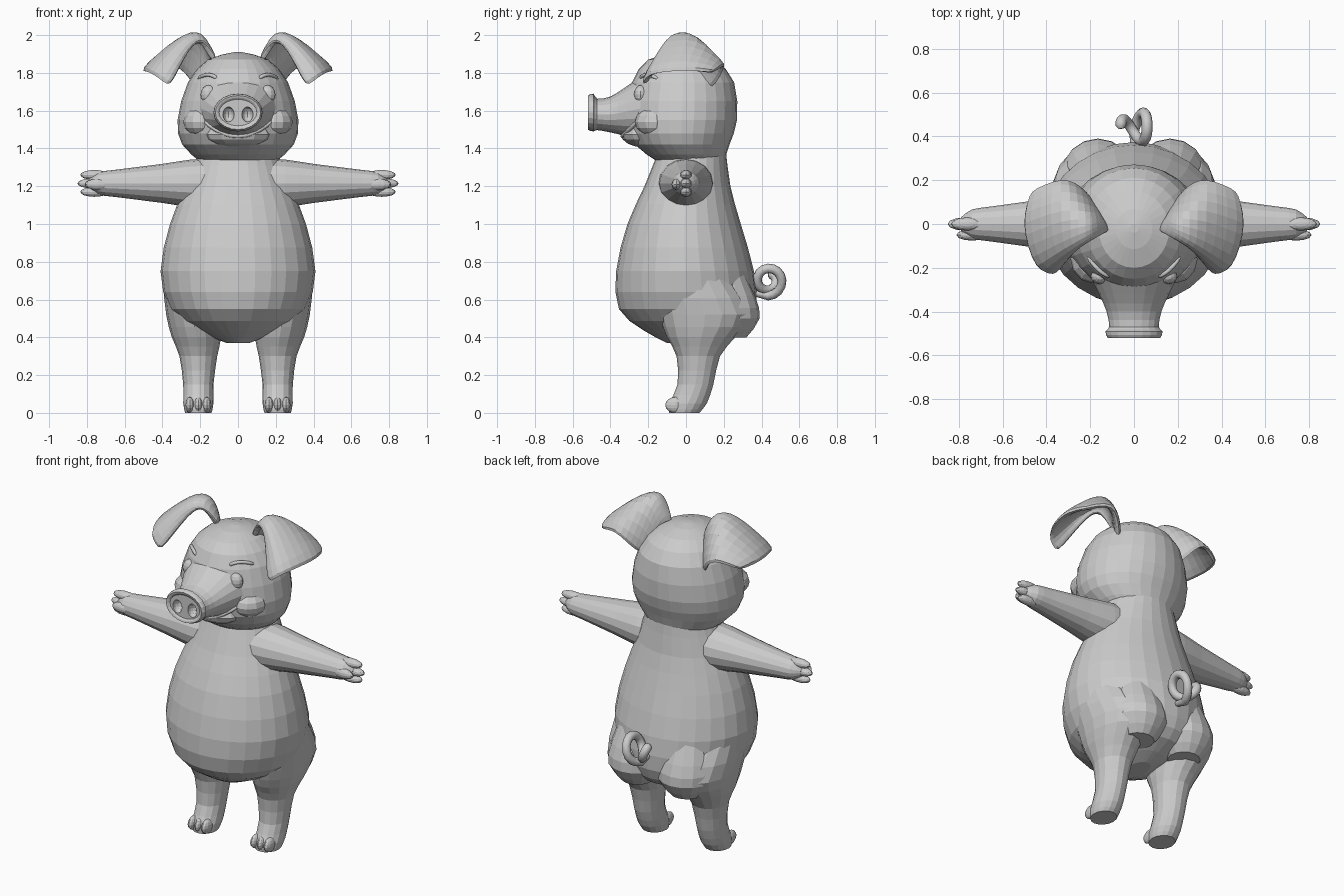
import bpy, bmesh
from math import sin, cos, pi
from mathutils import Matrix, Vector

cube = bpy.data.objects.get("Cube")
if cube:
    bpy.data.objects.remove(cube, do_unlink=True)

clay = bpy.data.materials.new("clay grey")
clay.use_nodes = True
clay.diffuse_color = (0.6, 0.6, 0.6, 1)
clay.node_tree.nodes["Principled BSDF"].inputs["Base Color"].default_value = clay.diffuse_color


def place(name, data, mirrored):
    data.materials.append(clay)
    ob = bpy.data.objects.new(name, data)
    bpy.context.collection.objects.link(ob)
    if mirrored:
        ob.modifiers.new("both sides", "MIRROR")
    return ob


def finish(name, bm, mirrored):
    bmesh.ops.recalc_face_normals(bm, faces=bm.faces)
    mesh = bpy.data.meshes.new(name)
    bm.to_mesh(mesh)
    bm.free()
    return place(name, mesh, mirrored)


def smooth(rows, steps=2):
    """Adds rows between the given ones along a curve through them all."""
    rows = [Vector(row) for row in rows]
    result = []
    for i in range(len(rows) - 1):
        before, start = rows[max(i - 1, 0)], rows[i]
        end, after = rows[i + 1], rows[min(i + 2, len(rows) - 1)]
        leave, arrive = (end - before) / 2, (after - start) / 2
        for step in range(steps):
            t = step / steps
            bend = (leave * (1 - t) - arrive * t) * t * (1 - t)
            ease = t * t * (3 - 2 * t)
            result.append(start.lerp(end, ease) + bend)
    return result + [rows[-1]]


def skin(bm, grid, closed):
    """Joins neighbouring rows of vertices with quads."""
    for low, high in zip(grid, grid[1:]):
        for i in range(len(low) - (not closed)):
            j = (i + 1) % len(low)
            bm.faces.new((low[i], low[j], high[j], high[i]))


def loft(name, rows, axis="z", sides=16, mirrored=False):
    """Rows are position on the axis, centre and radius in the other two."""
    bm = bmesh.new()
    order = {"x": (0, 1, 2), "y": (1, 0, 2), "z": (1, 2, 0)}[axis]
    grid = []
    for t, ca, cb, ra, rb in smooth(rows):
        ring = []
        for i in range(sides):
            turn = 2 * pi * i / sides
            point = (t, ca + ra * cos(turn), cb + rb * sin(turn))
            ring.append(bm.verts.new([point[k] for k in order]))
        grid.append(ring)
    skin(bm, grid, True)
    bm.faces.new(grid[0])
    bm.faces.new(grid[-1])
    return finish(name, bm, mirrored)


def upright(name, rows):
    """Rows are height, half width, front and back."""
    loft(name, [(z, 0, (front + back) / 2, half, (back - front) / 2)
                for z, half, front, back in rows], sides=28)


def ball(name, centre, size, mirrored=True):
    bm = bmesh.new()
    matrix = Matrix.LocRotScale(Vector(centre), None, Vector(size))
    bmesh.ops.create_uvsphere(bm, u_segments=12, v_segments=8, radius=1, matrix=matrix)
    return finish(name, bm, mirrored)


def tube(name, points, radius, mirrored=False):
    curve = bpy.data.curves.new(name, "CURVE")
    curve.dimensions = "3D"
    curve.bevel_depth, curve.bevel_resolution = radius, 2
    curve.use_fill_caps = True
    line = curve.splines.new("POLY")
    line.points.add(len(points) - 1)
    for knot, point in zip(line.points, points):
        knot.co = (*point, 1)
    line.points[0].radius = line.points[-1].radius = 0.5
    place(name, curve, mirrored)


# Torso and head
upright("torso", [
    (0.37, 0.06, -0.1, 0.12), (0.44, 0.23, -0.23, 0.3), (0.55, 0.36, -0.355, 0.37),
    (0.75, 0.41, -0.37, 0.36), (1, 0.36, -0.31, 0.29), (1.2, 0.28, -0.22, 0.235),
    (1.4, 0.2, -0.14, 0.21)])
upright("head", [
    (1.33, 0.2, -0.15, 0.2), (1.42, 0.295, -0.27, 0.23), (1.55, 0.32, -0.315, 0.27),
    (1.75, 0.265, -0.285, 0.255), (1.87, 0.16, -0.2, 0.15), (1.91, 0.02, -0.04, 0)])

# Snout with carved nostrils
snout = loft("snout", [(y, 0, z, radius + 0.03, radius) for y, z, radius in (
    (-0.2, 1.62, 0.19), (-0.32, 1.595, 0.13), (-0.4, 1.58, 0.095), (-0.47, 1.58, 0.083),
    (-0.49, 1.59, 0.1), (-0.52, 1.59, 0.09), (-0.51, 1.59, 0.07))], axis="y", sides=20)
cutter = ball("nostril_cutter", (0.05, -0.51, 1.58), (0.03, 0.04, 0.04))
cutter.hide_render = True
carve = snout.modifiers.new("nostrils", "BOOLEAN")
carve.operation, carve.object, carve.solver = "DIFFERENCE", cutter, "EXACT"
bpy.context.view_layer.objects.active = snout
bpy.ops.object.modifier_apply(modifier=carve.name)
bpy.data.objects.remove(cutter, do_unlink=True)

# Chin and smiling lip
ball("chin", (0, -0.22, 1.475), (0.18, 0.125, 0.07), mirrored=False)
across = [i / 5 for i in range(-5, 6)]
tube("smile", [(0.19 * t, 0.09 * t * t - 0.335, 0.09 * t * t + 1.465) for t in across], 0.012)

# Eyes, brows and cheeks
ball("eyes", (0.155, -0.24, 1.685), (0.043, 0.035, 0.05))
tube("brows", [(0.05 * t + 0.16, 0.045 * t + 0.015 * t * t - 0.21, 1.79 - 0.02 * t * t)
               for t in across], 0.01, mirrored=True)
ball("cheeks", (0.19, -0.16, 1.54), (0.1, 0.11, 0.08))

# Ears: a folded sheet through four rails from front to back
rails = [smooth(rail) for rail in (
    [(0.12, -0.03, 1.86), (0.19, -0.06, 1.96), (0.26, -0.1, 1.92), (0.36, -0.23, 1.72)],
    [(0.13, 0, 1.87), (0.2, -0.04, 2), (0.31, -0.11, 1.95), (0.45, -0.2, 1.79)],
    [(0.16, 0.04, 1.84), (0.2, 0.04, 1.98), (0.32, 0.06, 1.97), (0.51, 0, 1.81)],
    [(0.2, 0.1, 1.7), (0.24, 0.16, 1.74), (0.33, 0.21, 1.84), (0.47, 0.15, 1.8)])]
bm = bmesh.new()
skin(bm, [[bm.verts.new(point) for point in smooth(row)] for row in zip(*rails)], False)
ears = finish("ears", bm, True)
thickness = ears.modifiers.new("thickness", "SOLIDIFY")
thickness.thickness, thickness.offset = 0.035, 0
rounding = ears.modifiers.new("rounding", "SUBSURF")
rounding.levels = rounding.render_levels = 1

# Arms, three fingers and a thumb
loft("arms", [(x, 0, 1.215, radius, radius * 0.9) for x, radius in (
    (0.1, 0.15), (0.25, 0.14), (0.4, 0.115), (0.65, 0.08), (0.74, 0.066), (0.79, 0.03))],
    axis="x", mirrored=True)
for finger, k in (("lower", -1), ("middle", 0), ("upper", 1)):
    ball(finger + "_fingers", (0.775 - 0.015 * abs(k), 0, 1.215 + 0.045 * k), (0.075, 0.03, 0.026))
ball("thumbs", (0.74, -0.05, 1.21), (0.07, 0.026, 0.03))

# Legs with thighs, toes and buttocks
loft("legs", [
    (0, 0.21, -0.01, 0.07, 0.08), (0.05, 0.21, 0.01, 0.08, 0.1), (0.15, 0.21, 0.05, 0.08, 0.095),
    (0.3, 0.21, 0.065, 0.1, 0.115), (0.4, 0.22, 0.08, 0.13, 0.18), (0.52, 0.24, 0.1, 0.14, 0.24),
    (0.7, 0.26, 0.04, 0.13, 0.2), (0.85, 0.22, 0.02, 0.1, 0.14)], mirrored=True)
for toe, k in (("inner", -1), ("middle", 0), ("outer", 1)):
    ball(toe + "_toes", (0.21 + 0.045 * k, -0.055, 0.042), (0.024, 0.055, 0.042))
loft("buttocks", [(z, 0.165, y, radius, radius) for z, y, radius in (
    (0.4, 0.23, 0.09), (0.5, 0.225, 0.165), (0.62, 0.21, 0.155), (0.8, 0.18, 0.1))],
    mirrored=True)

# Tail: a shrinking spiral
tail = [(0, 0.33, 0.64)]
for i in range(25):
    t = i / 24
    turn, radius = pi * (3 * t - 0.5), 0.08 - 0.045 * t
    tail.append((0.06 * sin(5 * t), 0.435 + radius * cos(turn), 0.7 + radius * sin(turn)))
tube("tail", tail, 0.025)
